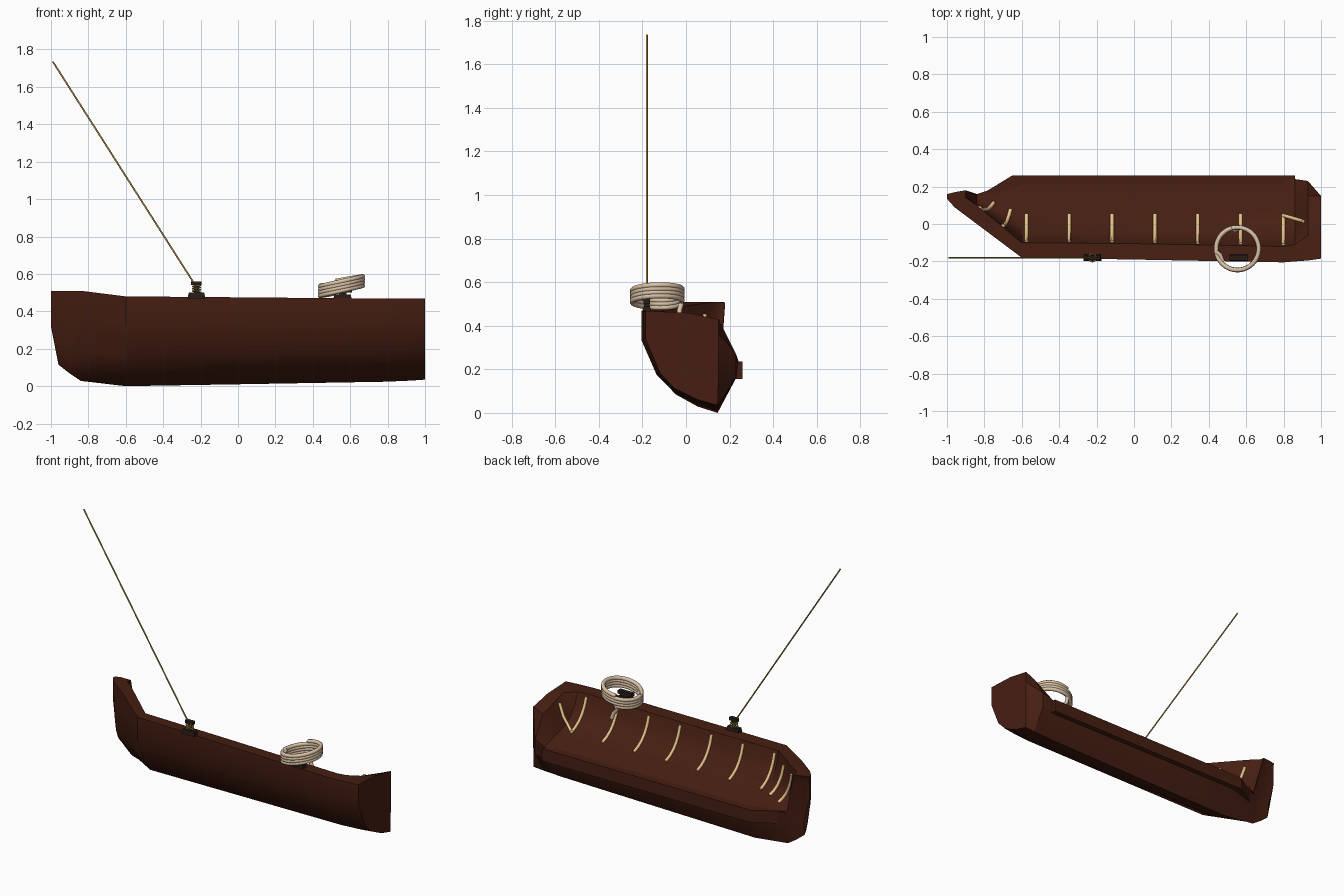
import bpy, bmesh, math
from mathutils import Vector

if "Cube" in bpy.data.objects:
    bpy.data.objects.remove(bpy.data.objects["Cube"])


def mat(name, col):
    m = bpy.data.materials.new(name)
    m.diffuse_color = (*col, 1)
    m.use_nodes = True
    m.node_tree.nodes["Principled BSDF"].inputs["Base Color"].default_value = m.diffuse_color
    return m


WOOD = mat("dark_wood", (0.062, 0.0135, 0.006))
TAN = mat("pale_wood", (0.82, 0.55, 0.25))
ROPE = mat("rope", (0.70, 0.54, 0.38))
IRON = mat("dark_iron", (0.02, 0.012, 0.008))
BRASS = mat("brass", (0.50, 0.34, 0.07))


def finish(name, bm, material, angle=None):
    bmesh.ops.recalc_face_normals(bm, faces=bm.faces[:])
    me = bpy.data.meshes.new(name)
    bm.to_mesh(me)
    bm.free()
    ob = bpy.data.objects.new(name, me)
    bpy.context.collection.objects.link(ob)
    me.materials.append(material)
    if angle:
        bpy.ops.object.select_all(action='DESELECT')
        ob.select_set(True)
        bpy.context.view_layer.objects.active = ob
        bpy.ops.object.shade_smooth_by_angle(angle=math.radians(angle))
    return ob


def box(name, lo, hi, material, taper=1.0):
    bm = bmesh.new()
    bmesh.ops.create_cube(bm, size=1)
    for v in bm.verts:
        k = taper if v.co.z > 0 else 1
        v.co = Vector([(a + b) / 2 + c * f * (b - a)
                       for a, b, c, f in zip(lo, hi, v.co, (k, k, 1))])
    return finish(name, bm, material)


def tube(name, pts, r, material, res=2):
    cu = bpy.data.curves.new(name, 'CURVE')
    cu.dimensions = '3D'
    cu.bevel_depth = r
    cu.bevel_resolution = res
    cu.use_fill_caps = True
    sp = cu.splines.new('POLY')
    sp.points.add(len(pts) - 1)
    for p, co in zip(sp.points, pts):
        p.co = (*co, 1)
    ob = bpy.data.objects.new(name, cu)
    bpy.context.collection.objects.link(ob)
    cu.materials.append(material)
    return ob


# Hull: closed sections lofted from bow to stern
# x, outer rim y, rim z, keel z, back lower, back upper, floor edge, inner rim
STATIONS = [
    (-1.00, 0.135, 0.51, 0.32, (0.155, 0.36), (0.155, 0.49), (0.16, 0.51), (0.15, 0.51)),
    (-0.96, 0.09, 0.51, 0.115, (0.155, 0.20), (0.155, 0.48), (0.17, 0.51), (0.14, 0.51)),
    (-0.90, 0.045, 0.51, 0.068, (0.15, 0.16), (0.155, 0.45), (0.18, 0.505), (0.14, 0.51)),
    (-0.84, 0.00, 0.51, 0.028, (0.155, 0.15), (0.16, 0.23), (0.15, 0.25), (0.10, 0.505)),
    (-0.60, -0.18, 0.48, 0.0, (0.23, 0.16), (0.24, 0.23), (0.05, 0.27), (-0.10, 0.475)),
    (0.00, -0.19, 0.475, 0.01, (0.23, 0.16), (0.24, 0.23), (0.05, 0.27), (-0.105, 0.47)),
    (0.80, -0.205, 0.468, 0.024, (0.23, 0.16), (0.24, 0.23), (0.05, 0.27), (-0.12, 0.465)),
    (0.86, -0.20, 0.468, 0.027, (0.23, 0.16), (0.24, 0.24), (0.07, 0.28), (-0.11, 0.465)),
    (0.93, -0.195, 0.468, 0.03, (0.23, 0.17), (0.23, 0.27), (0.15, 0.40), (-0.06, 0.46)),
    (1.00, -0.185, 0.468, 0.035, (0.15, 0.17), (0.15, 0.36), (0.15, 0.43), (0.0, 0.46)),
]
OUTER = [(0, 1), (0, 0.7), (0.2, 0.34), (0.4, 0.18), (0.72, 0.06), (1, 0)]


def wall(st, i, f):
    """Point on the inside wall of a station, f from floor 0 to rim 1."""
    fl, inn = st[6], st[7]
    sag = 0.13 * f * (1 - f) if 3 <= i <= 7 else 0
    return (fl[0] + (inn[0] - fl[0]) * f - sag * 0.7,
            fl[1] + (inn[1] - fl[1]) * f - sag)


bm = bmesh.new()
rings = []
for i, st in enumerate(STATIONS):
    x, g, t, k, b1, b2 = st[:6]
    sec = [(g + (0.145 - g) * f, k + (t - k) * h) for f, h in OUTER]
    sec += [b1, b2] + [wall(st, i, f / 4) for f in range(5)]
    rings.append([bm.verts.new((x, y, z)) for y, z in sec])
n = len(rings[0])
for a, b in zip(rings, rings[1:]):
    for j in range(n):
        bm.faces.new((a[j], a[(j + 1) % n], b[(j + 1) % n], b[j]))
bm.faces.new(rings[0])
bm.faces.new(rings[-1])
finish("hull", bm, WOOD, 28)

# Ledge along the back, cut slantwise toward the bow
bm = bmesh.new()
outline = [(-0.83, 0.15), (-0.65, 0.26), (0.86, 0.26), (0.86, 0.19), (-0.6, 0.19)]
lower, upper = [[bm.verts.new((x, y, z)) for x, y in outline] for z in (0.155, 0.236)]
bm.faces.new(lower)
bm.faces.new(upper)
for j in range(5):
    q = (j + 1) % 5
    bm.faces.new((lower[j], lower[q], upper[q], upper[j]))
finish("back_ledge", bm, WOOD)


# Ribs following the inside wall; x may lean from floor to rim
def rib(name, x_floor, x_rim, top=0.94):
    pts = []
    for j in range(6):
        f = top * j / 5
        x = x_floor + (x_rim - x_floor) * j / 5
        i = max(q for q in range(len(STATIONS) - 1) if STATIONS[q][0] <= x)
        a, b = STATIONS[i], STATIONS[i + 1]
        w = (x - a[0]) / (b[0] - a[0])
        p, q = wall(a, i, f), wall(b, i + 1, f)
        pts.append((x, p[0] + (q[0] - p[0]) * w + 0.003, p[1] + (q[1] - p[1]) * w + 0.003))
    tube(name, pts, 0.0105, TAN, 1)


for i in range(7):
    x = -0.575 + i * 0.229
    rib(f"rib_{i}", x, x)
rib("bow_rib_a", -0.66, -0.70, 0.85)
rib("bow_rib_b", -0.75, -0.825, 0.85)
tube("stern_rib", [(0.905, 0.015, 0.43), (0.87, 0.025, 0.355), (0.80, 0.045, 0.285)], 0.0105, TAN, 1)

# Aerial: foot, spring, cap and rod
ax, ay = -0.222, -0.18
box("aerial_foot", (ax - 0.048, ay - 0.018, 0.47), (ax + 0.048, ay + 0.018, 0.5), IRON, 0.85)
tube("aerial_core", [(ax, ay, 0.49), (ax, ay, 0.55)], 0.012, IRON)
tube("aerial_spring", [(ax + 0.021 * math.cos(q * math.pi / 6), ay + 0.021 * math.sin(q * math.pi / 6),
                        0.503 + 0.036 * q / 36) for q in range(37)], 0.004, BRASS)
box("aerial_cap", (ax - 0.028, ay - 0.012, 0.54), (ax + 0.028, ay + 0.012, 0.56), IRON)
tube("aerial_rod", [(ax - 0.01, ay, 0.545), (-0.99, ay, 1.735)], 0.0045, BRASS)

# Cleat under the rope
cx, cy = 0.56, -0.18
box("cleat_foot", (cx - 0.05, cy - 0.018, 0.46), (cx + 0.05, cy + 0.018, 0.49), IRON, 0.85)
box("cleat_post", (cx - 0.02, cy - 0.012, 0.485), (cx + 0.02, cy + 0.012, 0.51), IRON)
box("cleat_bar", (cx - 0.05, cy - 0.015, 0.50), (cx + 0.05, cy + 0.015, 0.522), IRON)

# Tilted rope coil with a tail hanging into the boat
turns, steps = 4, 36
pts = [(0.555, -0.025, 0.405), (0.545, -0.03, 0.44), (0.52, -0.03, 0.47)]
for i in range(turns * steps + 1):
    a = math.radians(105) + math.tau * i / steps
    dx, dy = 0.114 * math.cos(a), 0.114 * math.sin(a)
    pts.append((0.553 + dx, -0.132 + dy, 0.503 + 0.2 * dx + 0.066 * i / (turns * steps)))
tube("rope_coil", pts, 0.0125, ROPE)
tube("rope_end", [(0.440, -0.15, 0.54), (0.46, -0.165, 0.54), (0.475, -0.20, 0.535)], 0.0115, ROPE)
